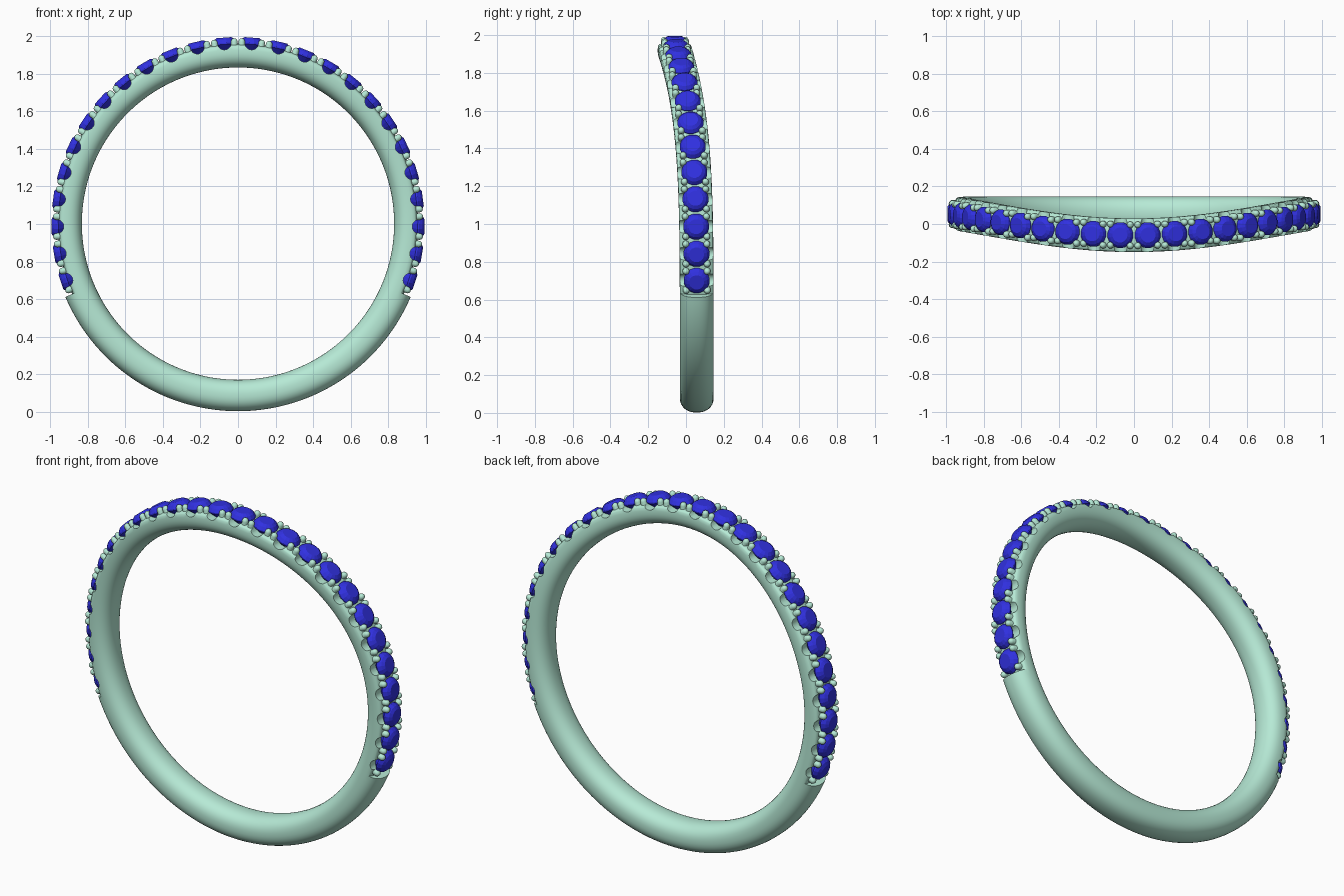
import bpy, bmesh
from math import sin, cos, pi, radians, copysign

if "Cube" in bpy.data.objects:
    bpy.data.objects.remove(bpy.data.objects["Cube"])

CZ, R_IN, R_OUT, HALF_W = 1.002, 0.832, 1.0, 0.09   # ring centre, radii, half width
R_PAVE = 0.96                                        # lowered floor of the stone channel
N, STEP = 26, radians(8.66)                          # stones and their spacing
END = STEP * 13.05                                   # angle where the channel stops
STONES = [(i - (N - 1) / 2) * STEP for i in range(N)]


def sweep_y(t):
    """Sideways bend of the band; t is the angle from the top."""
    return 0.057 - 0.117 * ((1 + cos(t)) / 2) ** 5


def place(t, r, tang=0.0, side=0.0):
    """Point at ring angle t, radius r, offset along the tangent and along y."""
    return (r * sin(t) + tang * cos(t), sweep_y(t) + side,
            CZ + r * cos(t) - tang * sin(t))


def material(name, rgb):
    m = bpy.data.materials.new(name)
    m.diffuse_color = (*rgb, 1)
    m.use_nodes = True
    m.node_tree.nodes["Principled BSDF"].inputs["Base Color"].default_value = m.diffuse_color
    return m


def finish(bm, name, mat=None):
    bmesh.ops.recalc_face_normals(bm, faces=bm.faces)
    me = bpy.data.meshes.new(name)
    bm.to_mesh(me)
    bm.free()
    ob = bpy.data.objects.new(name, me)
    bpy.context.collection.objects.link(ob)
    if mat:
        me.materials.append(mat)
    return ob


def activate(ob):
    bpy.ops.object.select_all(action='DESELECT')
    ob.select_set(True)
    bpy.context.view_layer.objects.active = ob


def bridge(bm, a, b):
    n = len(a)
    for i in range(n):
        bm.faces.new((a[i], a[(i + 1) % n], b[(i + 1) % n], b[i]))


def lathe(bm, t, profile, sides, tang=0.0, side=0.0):
    """Solid of revolution about the radial axis; profile is (width, radius)."""
    rings = []
    for w, r in profile:
        rings.append([bm.verts.new(place(t, r, tang + w * cos(2 * pi * (k + .5) / sides),
                                         side + w * sin(2 * pi * (k + .5) / sides)))
                      for k in range(sides)])
    for a, b in zip(rings, rings[1:]):
        bridge(bm, a, b)
    bm.faces.new(rings[0])
    bm.faces.new(rings[-1])


metal = material("metal", (0.47, 0.82, 0.67))
blue = material("blue_stone", (0.03, 0.03, 0.75))

# Band: rounded section swept around the ring, stepped down under the stones
bm = bmesh.new()
stations = [(-END + 2 * END * i / 156, True) for i in range(157)]
stations += [(END + (2 * pi - 2 * END) * i / 70, False) for i in range(71)]
mid, half_r = (R_IN + R_OUT) / 2, (R_OUT - R_IN) / 2
loops = []
for t, paved in stations:
    loop = []
    for k in range(36):
        a = 2 * pi * (k + .5) / 36
        c, s = cos(a), sin(a)
        r = mid + half_r * copysign(abs(c) ** (2 / 2.3), c)
        y = HALF_W * copysign(abs(s) ** (2 / 2.3), s)
        # squash the outer part so that the floor stays a little rounded
        if paved and r > 0.945:
            r = 0.945 + (r - 0.945) * (R_PAVE - 0.945) / (R_OUT - 0.945)
        loop.append(bm.verts.new(place(t, r, 0, y)))
    loops.append(loop)
for i, loop in enumerate(loops):
    bridge(bm, loop, loops[(i + 1) % len(loops)])
bmesh.ops.remove_doubles(bm, verts=bm.verts, dist=1e-5)
band = finish(bm, "band", metal)

# Scallops: one round side-to-side cut below each stone
bm = bmesh.new()
for t in STONES:
    ends = [[bm.verts.new(place(t, 0.966 + 0.037 * cos(2 * pi * k / 20),
                                0.037 * sin(2 * pi * k / 20), y)) for k in range(20)]
            for y in (-0.15, 0.15)]
    bridge(bm, *ends)
    bm.faces.new(ends[0])
    bm.faces.new(ends[1])
cutter = finish(bm, "scallop_cutter", metal)
cutter.hide_render = True
mod = band.modifiers.new("scallops", 'BOOLEAN')
mod.operation, mod.object, mod.solver = 'DIFFERENCE', cutter, 'EXACT'
activate(band)
bpy.ops.object.modifier_apply(modifier=mod.name)
bpy.data.objects.remove(cutter)
bpy.ops.object.shade_smooth_by_angle(angle=radians(35))

# Stones: faceted round cuts with pavilion, girdle, crown and table
bm = bmesh.new()
gem = [(0.004, 0.897), (0.069, 0.958), (0.069, 0.966), (0.057, 0.983), (0.040, 0.994)]
for t in STONES:
    lathe(bm, t, gem, 16)
finish(bm, "stones", blue)

# Prongs: rounded beads in pairs on both sides of every gap
bm = bmesh.new()
bead = [(0.018, 0.915), (0.018, 0.970)]
bead += [(0.018 * cos(radians(a)), 0.970 + 0.018 * sin(radians(a))) for a in (25, 50, 72, 86)]
for i in range(N + 1):
    t = (i - N / 2) * STEP
    for tang in (-0.02, 0.02):
        if (i == 0 and tang < 0) or (i == N and tang > 0):
            continue
        for side in (-0.056, 0.056):
            lathe(bm, t, bead, 12, tang, side)
prongs = finish(bm, "prongs", metal)
activate(prongs)
bpy.ops.object.shade_smooth_by_angle(angle=radians(40))
